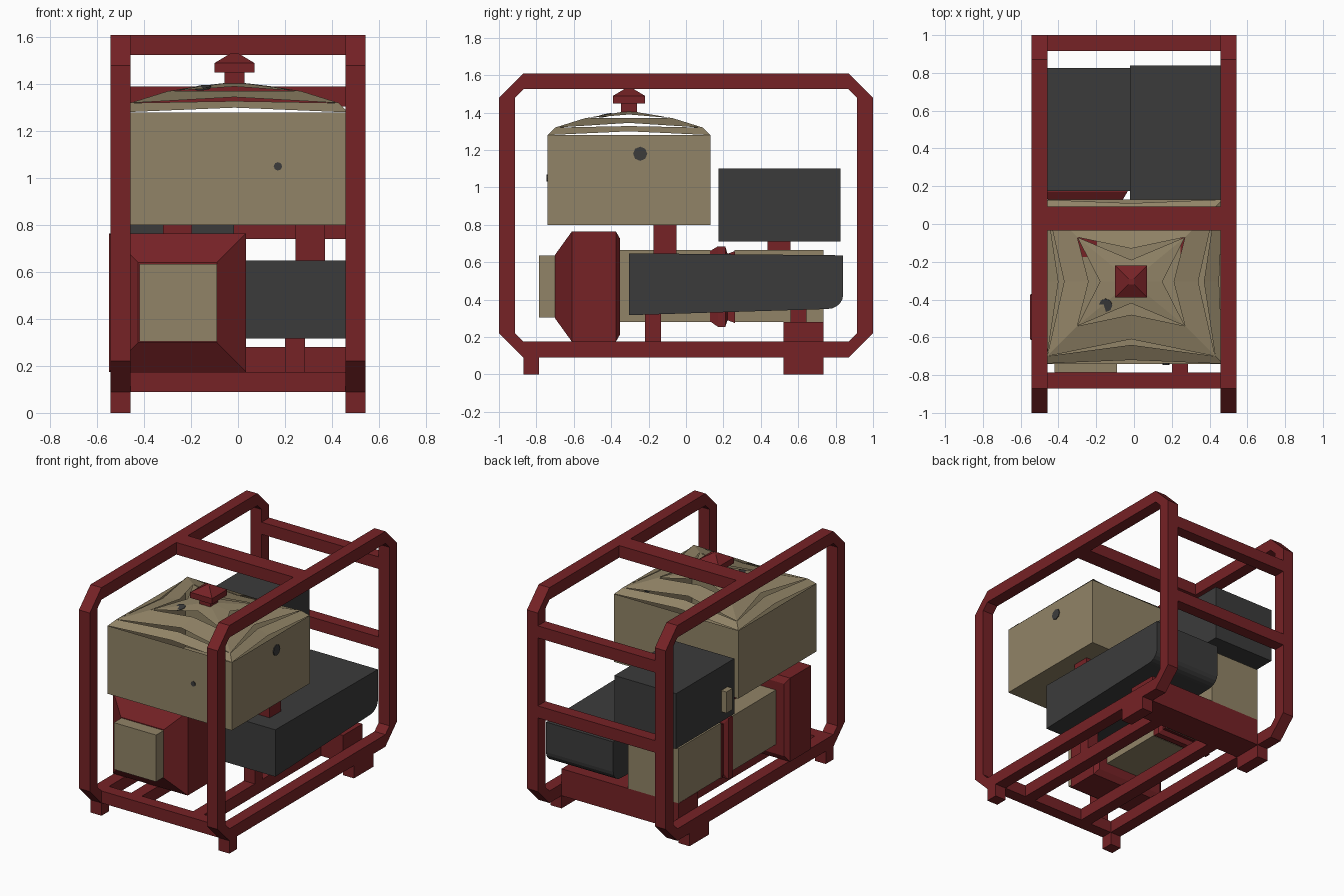
import bpy, bmesh, math
from mathutils import Vector

old = bpy.data.objects.get("Cube")
if old:
    bpy.data.objects.remove(old, do_unlink=True)


def material(name, rgb):
    m = bpy.data.materials.new(name)
    m.use_nodes = True
    m.diffuse_color = (*rgb, 1)
    m.node_tree.nodes["Principled BSDF"].inputs["Base Color"].default_value = (*rgb, 1)
    return m


RED = material("dark_red", (0.18, 0.016, 0.019))
TAN = material("tan", (0.285, 0.23, 0.135))
DARK = material("charcoal", (0.044, 0.044, 0.044))


def finish(name, bm, mat, fix_normals=True):
    if fix_normals:
        bmesh.ops.recalc_face_normals(bm, faces=bm.faces)
    me = bpy.data.meshes.new(name)
    bm.to_mesh(me)
    bm.free()
    me.materials.append(mat)
    ob = bpy.data.objects.new(name, me)
    bpy.context.collection.objects.link(ob)
    return ob


def loft(name, rings, mat, cap_end=True):
    """Skin a list of equal-length point rings and cap the ends."""
    bm = bmesh.new()
    vs = [[bm.verts.new(p) for p in r] for r in rings]
    n = len(vs[0])
    for a, b in zip(vs, vs[1:]):
        for i in range(n):
            j = (i + 1) % n
            bm.faces.new((a[i], a[j], b[j], b[i]))
    bm.faces.new(vs[0])
    if cap_end:
        bm.faces.new(vs[-1])
    return finish(name, bm, mat)


def rect_z(x, y, z):
    return [(x[0], y[0], z), (x[1], y[0], z), (x[1], y[1], z), (x[0], y[1], z)]


def rect_y(x, z, y):
    return [(x[0], y, z[0]), (x[1], y, z[0]), (x[1], y, z[1]), (x[0], y, z[1])]


def box(name, x, y, z, mat):
    return loft(name, [rect_z(x, y, z[0]), rect_z(x, y, z[1])], mat)


def hoop_ring(x, hy, z0, z1, c):
    """Chamfered rectangle in the side plane."""
    return [(x, -hy + c, z0), (x, hy - c, z0), (x, hy, z0 + c), (x, hy, z1 - c),
            (x, hy - c, z1), (x, -hy + c, z1), (x, -hy, z1 - c), (x, -hy, z0 + c)]


# Side hoops of the frame, with feet
for side, s in (("right", -1), ("left", 1)):
    bm = bmesh.new()
    rings = []
    for x in (0.457 * s, 0.542 * s):
        rings.append(hoop_ring(x, 1, 0.09, 1.61, 0.13))
        rings.append(hoop_ring(x, 0.915, 0.175, 1.525, 0.045))
    v = [[bm.verts.new(p) for p in r] for r in rings]
    for a, b in ((0, 1), (1, 3), (3, 2), (2, 0)):
        for i in range(8):
            j = (i + 1) % 8
            bm.faces.new((v[a][i], v[a][j], v[b][j], v[b][i]))
    finish(side + "_hoop", bm, RED)
    fx = sorted((0.457 * s, 0.542 * s))
    box(side + "_front_foot", fx, (-0.87, -0.785), (0, 0.09), RED)
    box(side + "_back_foot", fx, (0.52, 0.735), (0, 0.09), RED)
    # Inner floor rails
    rx = sorted((0.2 * s, 0.285 * s))
    box(side + "_floor_rail", rx, (-0.785, 0.52), (0.09, 0.175), RED)

# Cross bars
W = (-0.457, 0.457)
box("front_floor_bar", W, (-0.87, -0.785), (0.09, 0.175), RED)
box("back_floor_beam", W, (0.52, 0.735), (0.09, 0.28), RED)
box("top_bar", W, (-0.035, 0.092), (1.525, 1.61), RED)
box("upper_back_bar", W, (0.915, 1), (1.305, 1.39), RED)
box("lower_back_bar", W, (0.915, 1), (0.74, 0.825), RED)

# Short posts between the units
box("front_silencer_mount", (0.2, 0.285), (-0.22, -0.135), (0.175, 0.34), RED)
box("back_silencer_mount", (0.2, 0.285), (0.56, 0.645), (0.28, 0.38), RED)
box("tank_post", (0.245, 0.37), (-0.175, -0.05), (0.64, 0.8), RED)
box("control_box_post", (-0.32, -0.195), (0.435, 0.56), (0.66, 0.71), RED)
box("rear_tank_post", (-0.32, -0.195), (-0.175, -0.05), (0.66, 0.8), RED)

# Engine body, fan shroud and flange
EX = (-0.455, -0.06)
EZ = (0.28, 0.665)
box("engine_block", EX, (-0.36, 0.13), EZ, TAN)
box("generator_block", EX, (0.26, 0.735), EZ, TAN)
box("starter_cover", (-0.42, -0.09), (-0.785, -0.695), (0.305, 0.635), TAN)
FX, FZ = (-0.55, 0.035), (0.175, 0.765)
loft("fan_shroud", [
    rect_y((-0.425, -0.09), (0.3, 0.64), -0.7),
    rect_y(FX, FZ, -0.61),
    rect_y(FX, FZ, -0.375),
    rect_y((-0.52, 0.005), (0.215, 0.725), -0.352)], RED)
loft("flange", [
    rect_y((-0.45, -0.065), (0.29, 0.655), 0.12),
    rect_y((-0.48, -0.035), (0.255, 0.685), 0.17),
    rect_y((-0.48, -0.035), (0.255, 0.685), 0.21),
    rect_y((-0.45, -0.065), (0.29, 0.645), 0.222),
    rect_y((-0.465, -0.05), (0.275, 0.66), 0.262)], RED)

# Long silencer with a rounded lower back edge
profile = [(-0.305, 0.317), (-0.305, 0.648), (0.84, 0.637)]
for k in range(6):
    t = math.radians(90 * k / 5)
    profile.append((0.755 + 0.085 * math.cos(t), 0.425 - 0.075 * math.sin(t)))
loft("silencer", [[(x, y, z) for y, z in profile] for x in (-0.02, 0.505)], DARK)

# Control box with a side switch
box("control_box", (-0.5, -0.018), (0.175, 0.825), (0.71, 1.1), DARK)
box("control_switch", (-0.54, -0.5), (0.25, 0.32), (0.78, 0.93), TAN)

# Fuel tank, open at the top
TX, TY = (-0.5, 0.47), (-0.74, 0.13)
loft("tank", [rect_z(TX, TY, 0.8), rect_z(TX, TY, 1.28)], TAN, cap_end=False)

# Domed lid: bowed strips with slits between them
CX, CY, HX, HY = -0.015, -0.305, 0.485, 0.435
SIGNS = [(-1, -1), (1, -1), (1, 1), (-1, 1)]
SIDES = [(0, -1), (1, 0), (0, 1), (-1, 0)]


def at(sign, inset, z):
    return Vector((CX + sign[0] * (HX - inset), CY + sign[1] * (HY - inset), z))


bm = bmesh.new()


def face(*pts):
    bm.faces.new([bm.verts.new(p) for p in pts])


strips = [((0, 1.28), (0.02, 1.3), (0.1, 1.328), (0.04, 1.32)),
          ((0.04, 1.32), (0.13, 1.345), (0.26, 1.372), (0.2, 1.37))]
apex = Vector((CX, CY, 1.41))
for i in range(4):
    left, right, mid = SIGNS[i], SIGNS[(i + 1) % 4], SIDES[i]
    for outer, mid_out, mid_in, inner in strips:
        a, b = at(mid, *mid_out), at(mid, *mid_in)
        face(at(left, *outer), a, b, at(left, *inner))
        face(a, at(right, *outer), at(right, *inner), b)
    notch = at(mid, 0.32, 1.39)
    face(at(left, 0.2, 1.37), notch, apex)
    face(notch, at(right, 0.2, 1.37), apex)
finish("tank_lid", bm, TAN, fix_normals=False)


# Filler cap
def square(r, z):
    return rect_z((CX - r, CX + r), (CY - r, CY + r), z)


loft("cap_stem", [square(0.042, 1.39), square(0.042, 1.45)], RED)
loft("filler_cap", [square(0.085, 1.45), square(0.085, 1.49), square(0.015, 1.532)], RED)


# Small dark plugs on the tank
def plug(name, loc, rot, r):
    bm = bmesh.new()
    bmesh.ops.create_cone(bm, cap_ends=True, segments=8, radius1=r, radius2=r, depth=0.009)
    ob = finish(name, bm, DARK)
    ob.location, ob.rotation_euler = loc, rot


plug("side_plug", (0.471, -0.245, 1.18), (0, math.pi / 2, 0), 0.038)
plug("front_plug", (0.17, -0.741, 1.05), (math.pi / 2, 0, 0), 0.018)
plug("lid_plug", (-0.15, -0.43, 1.385), (0.2, -0.1, 0), 0.036)
